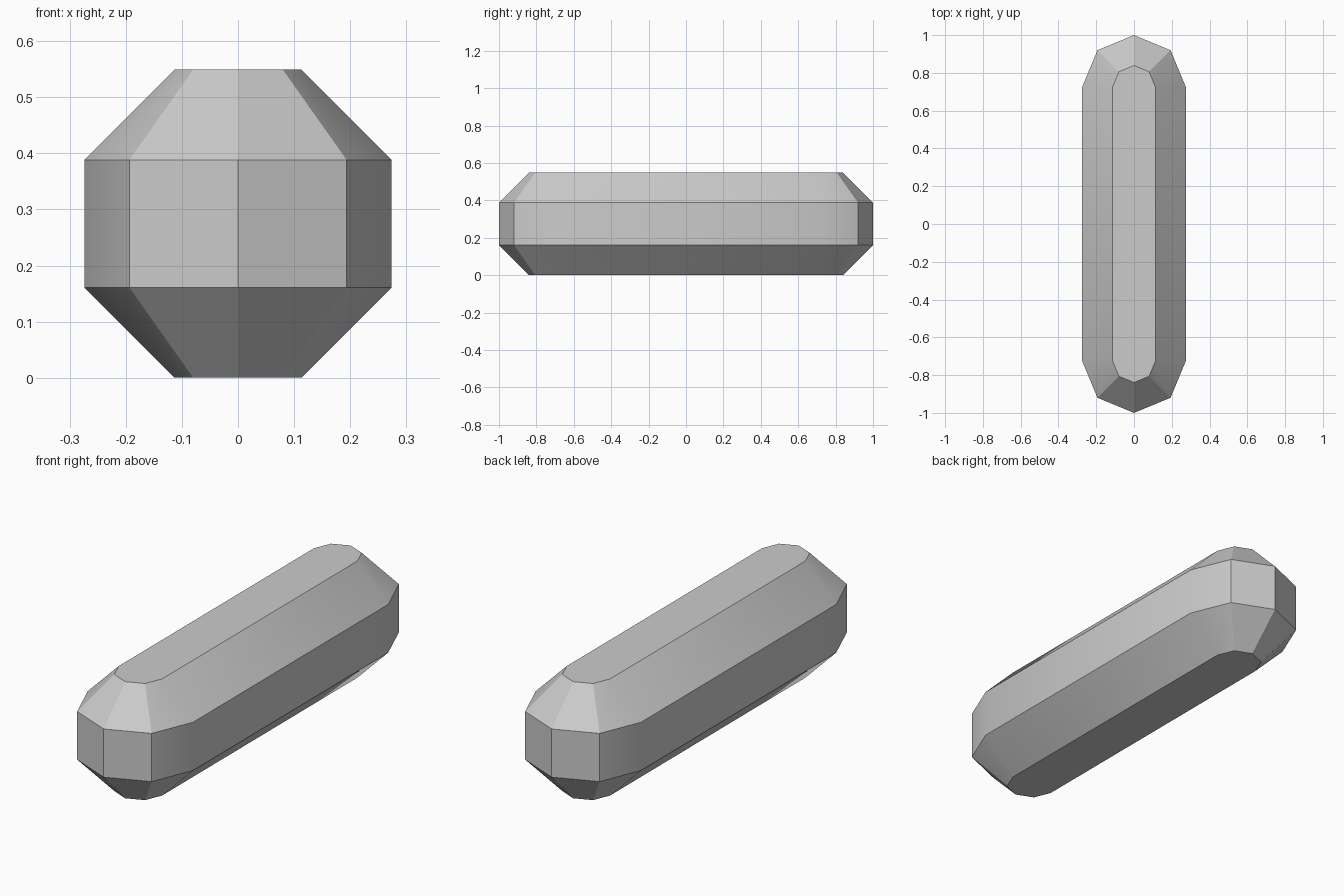
import bpy
import bmesh
from math import cos, sin, pi, radians

cube = bpy.data.objects.get("Cube")
if cube:
    bpy.data.objects.remove(cube, do_unlink=True)

HALF_STRAIGHT = 0.726
WIDE, NARROW = 0.274, 0.113
HEIGHT, CHAMFER = 0.549, 0.161


def stadium(radius):
    """Elongated outline with four facets around each end."""
    points = []
    for end in (1, -1):
        for i in range(5):
            a = i * pi / 4
            points.append((end * radius * cos(a),
                           end * (HALF_STRAIGHT + radius * sin(a))))
    return points


# Plain grey material
grey = bpy.data.materials.new("grey")
grey.use_nodes = True
colour = (0.6, 0.6, 0.6, 1)
grey.diffuse_color = colour
grey.node_tree.nodes["Principled BSDF"].inputs["Base Color"].default_value = colour

# Stacked outlines: chamfer, upright band, chamfer
bm = bmesh.new()
levels = [(NARROW, 0), (WIDE, CHAMFER), (WIDE, HEIGHT - CHAMFER), (NARROW, HEIGHT)]
rings = [[bm.verts.new((x, y, z)) for x, y in stadium(r)] for r, z in levels]
for low, high in zip(rings, rings[1:]):
    for i in range(len(low)):
        j = (i + 1) % len(low)
        bm.faces.new((low[i], low[j], high[j], high[i]))

# Flat top and bottom
bm.faces.new(rings[-1])
bm.faces.new(rings[0][::-1])
bmesh.ops.recalc_face_normals(bm, faces=bm.faces[:])

mesh = bpy.data.meshes.new("chamfered_bar")
bm.to_mesh(mesh)
bm.free()
mesh.materials.append(grey)
bar = bpy.data.objects.new("chamfered_bar", mesh)
bpy.context.collection.objects.link(bar)

# Soften only the joins between straight sides and rounded ends
bpy.ops.object.select_all(action="DESELECT")
bar.select_set(True)
bpy.context.view_layer.objects.active = bar
bpy.ops.object.shade_smooth_by_angle(angle=radians(30))
